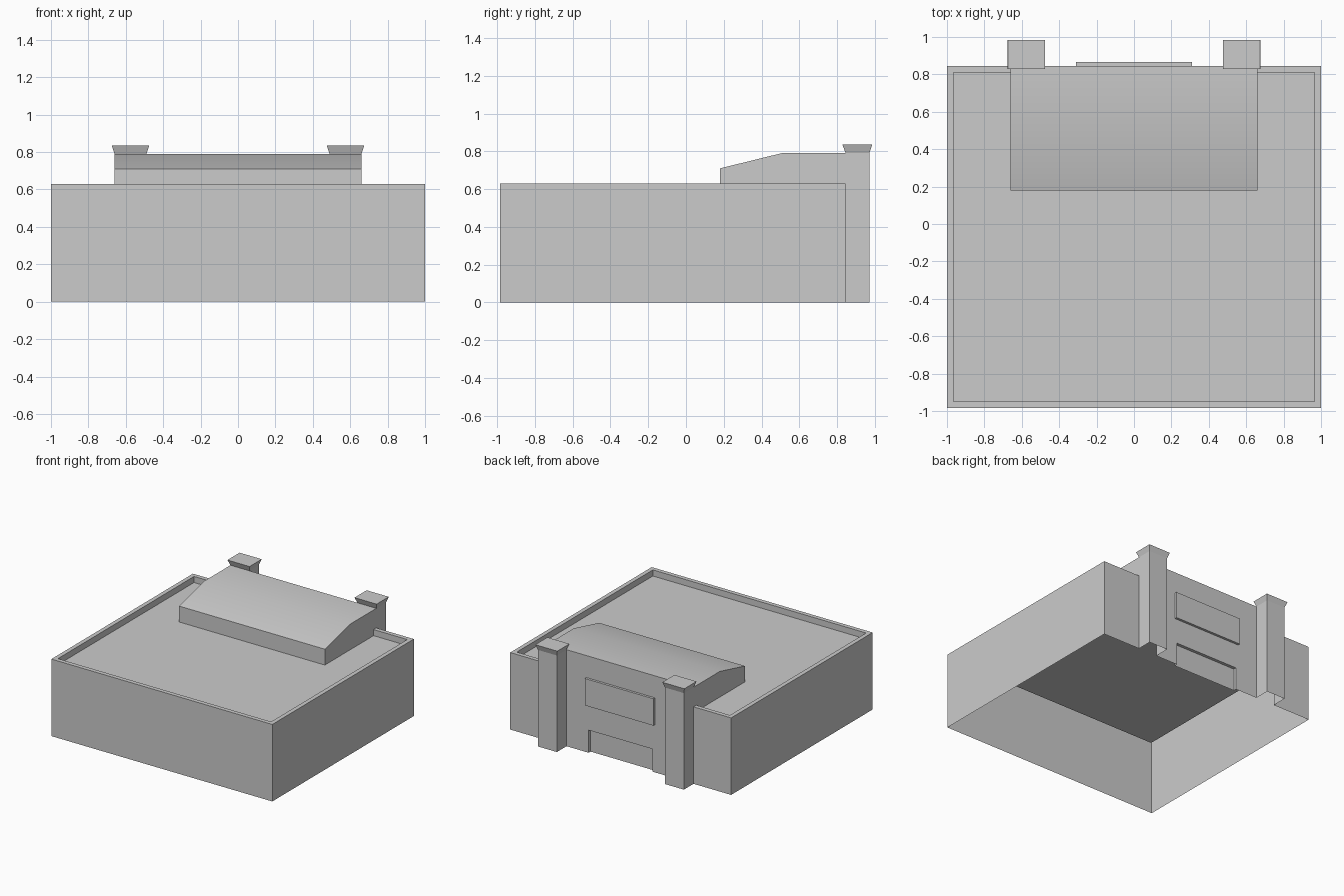
import bpy
import math

if "Cube" in bpy.data.objects:
    bpy.data.objects.remove(bpy.data.objects["Cube"])

W, F, B = 1.0, -0.985, 0.845      # half width, front and back of the building
H, DECK, RIM = 0.63, 0.58, 0.035  # parapet top, roof deck, parapet thickness
PIL0, PIL1, PIL_Y, PIL_H = 0.49, 0.66, 0.97, 0.79


def build(name, polys):
    """Make one object from a list of polygons, welding shared corners."""
    index, faces = {}, []
    for poly in polys:
        faces.append([index.setdefault(tuple(round(c, 4) for c in p), len(index))
                      for p in poly])
    mesh = bpy.data.meshes.new(name)
    mesh.from_pydata(list(index), [], faces)
    obj = bpy.data.objects.new(name, mesh)
    bpy.context.collection.objects.link(obj)
    return obj


def wall(a, b, z0, z1):
    return [(*a, z0), (*b, z0), (*b, z1), (*a, z1)]


def ring(x0, x1, y0, y1, z):
    return [(x0, y0, z), (x1, y0, z), (x1, y1, z), (x0, y1, z)]


def band(lo, hi):
    n = len(lo)
    return [[lo[i], lo[(i + 1) % n], hi[(i + 1) % n], hi[i]] for i in range(n)]


# Hollow main body: front and side walls, parapet rim, sunken roof deck
base = ring(-W, W, F, B, 0)
top = ring(-W, W, F, B, H)
inner = ring(-W + RIM, W - RIM, F + RIM, B - RIM, H)
deck = ring(-W + RIM, W - RIM, F + RIM, B - RIM, DECK)
walls = band(base, top)
del walls[2]
walls += [wall((W, B), (PIL1, B), 0, H), wall((-PIL1, B), (-W, B), 0, H)]
build("main_building", walls + band(top, inner) + band(inner, deck) + [deck])

# Back wall with shallow recessed doorway
d, dz, r = 0.29, 0.185, B - 0.025
outline = [(PIL0, 0), (d, 0), (d, dz), (-d, dz), (-d, 0), (-PIL0, 0), (-PIL0, H), (PIL0, H)]
build("entrance_wall", [
    [(x, B, z) for x, z in outline],
    wall((d, B), (d, r), 0, dz),
    wall((d, r), (-d, r), 0, dz),
    wall((-d, r), (-d, B), 0, dz),
    [(d, B, dz), (d, r, dz), (-d, r, dz), (-d, B, dz)],
])

# Raised roof over the entrance, softly sloping to the front
profile = [(0.18, DECK), (0.18, 0.71), (0.505, PIL_H), (B, PIL_H), (B, H), (B - RIM, DECK)]
roof = [[(-PIL1, *p), (PIL1, *p), (PIL1, *q), (-PIL1, *q)]
        for p, q in zip(profile[:4], profile[1:5])]
roof.append([(PIL1, *p) for p in reversed(profile)])
roof.append([(-PIL1, *p) for p in profile])
raised_roof = build("raised_roof", roof)
raised_roof.select_set(True)
bpy.context.view_layer.objects.active = raised_roof
bpy.ops.object.shade_smooth_by_angle(angle=math.radians(25))

# Sign panel above the doorway
px, py = 0.31, B + 0.02
lo, hi = ring(-px, px, B, py, 0.39), ring(-px, px, B, py, 0.61)
build("wall_panel", band(lo, hi)[1:] + [hi, lo[::-1]])

# Pillars with flared caps
for side, x0, x1 in (("right", PIL0, PIL1), ("left", -PIL1, -PIL0)):
    build(side + "_pillar", [
        wall((x1, B), (x1, PIL_Y), 0, PIL_H),
        wall((x1, PIL_Y), (x0, PIL_Y), 0, PIL_H),
        wall((x0, PIL_Y), (x0, B), 0, PIL_H),
    ])
    lo = ring(x0, x1, B, PIL_Y, PIL_H)
    hi = ring(x0 - 0.015, x1 + 0.015, B - 0.017, PIL_Y + 0.015, 0.835)
    build(side + "_pillar_cap", band(lo, hi) + [hi, lo[::-1]])
